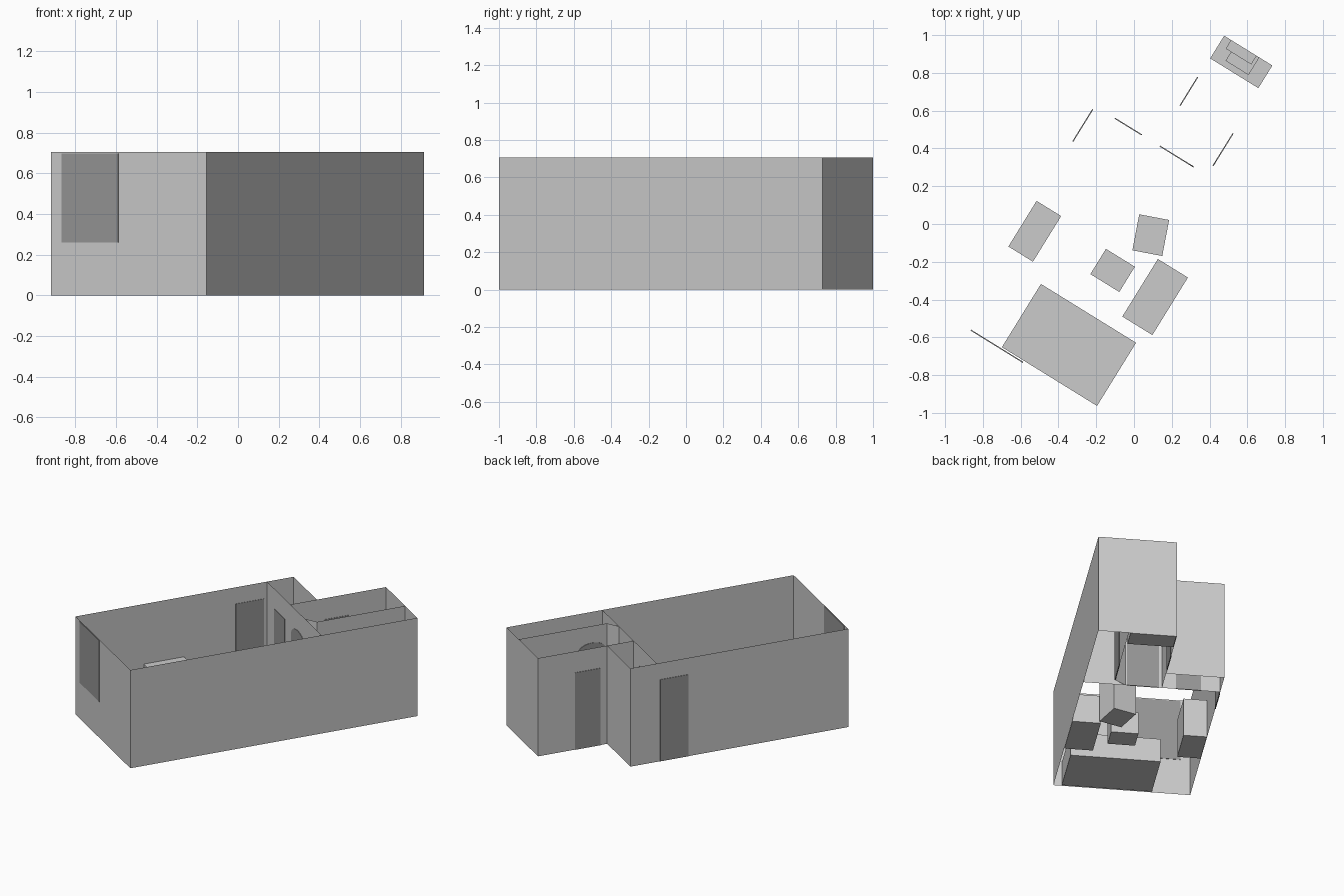
import bpy, bmesh, math
from mathutils import Matrix, Vector

cube = bpy.data.objects.get("Cube")
if cube:
    bpy.data.objects.remove(cube, do_unlink=True)

# Plan frame: local x runs along the long wall, local y across the room
FRAME = Matrix.Translation((-0.155, -1.0, 0)) @ Matrix.Rotation(math.radians(58.28), 4, 'Z')
H = 0.705           # wall height
LENGTH = 2.033      # whole plan
ROOM = 1.543        # main block
PARTITION = 1.355   # inner cross wall
WIDTH = 0.899       # main block
ANNEX = 0.516       # narrow block


def material(name, value):
    m = bpy.data.materials.new(name)
    m.use_nodes = True
    col = (value, value, value, 1)
    m.diffuse_color = col
    m.node_tree.nodes["Principled BSDF"].inputs["Base Color"].default_value = col
    return m


LIGHT = material("light grey", 0.6)
DARK = material("dark grey", 0.306)


def finish(name, bm, mat):
    mesh = bpy.data.meshes.new(name)
    bm.to_mesh(mesh)
    bm.free()
    mesh.materials.append(mat)
    obj = bpy.data.objects.new(name, mesh)
    obj.matrix_world = FRAME
    bpy.context.collection.objects.link(obj)
    return obj


def wall(name, path):
    """Thin upright wall following a plan path."""
    bm = bmesh.new()
    low = [bm.verts.new((x, y, 0)) for x, y in path]
    high = [bm.verts.new((x, y, H)) for x, y in path]
    for i in range(len(path) - 1):
        bm.faces.new((low[i], low[i + 1], high[i + 1], high[i]))
    return finish(name, bm, LIGHT)


def box(name, x0, x1, y0, y1, height, z0=0.0, turn=0.0):
    bm = bmesh.new()
    centre = Vector(((x0 + x1) / 2, (y0 + y1) / 2, (z0 + height) / 2))
    m = (Matrix.Translation(centre) @ Matrix.Rotation(math.radians(turn), 4, 'Z')
         @ Matrix.Diagonal((x1 - x0, y1 - y0, height - z0, 1)))
    bmesh.ops.create_cube(bm, size=1, matrix=m)
    return finish(name, bm, LIGHT)


def panel(name, along, a, b, at, z0, z1, rise=0.0, thick=0.006):
    """Thin plate through a wall; along is the plan axis, rise arches the top."""
    outline = [(a, z0), (b, z0)]
    if rise:
        mid, half = (a + b) / 2, (b - a) / 2
        for i in range(17):
            ang = math.pi * i / 16
            outline.append((mid + half * math.cos(ang), z1 - rise + rise * math.sin(ang)))
    else:
        outline += [(b, z1), (a, z1)]
    bm = bmesh.new()
    side = at - thick / 2
    verts = [bm.verts.new((p, side, z) if along == 'x' else (side, p, z)) for p, z in outline]
    face = bm.faces.new(verts)
    out = bmesh.ops.extrude_face_region(bm, geom=[face])
    step = (0, thick, 0) if along == 'x' else (thick, 0, 0)
    bmesh.ops.translate(bm, vec=step, verts=[v for v in out["geom"] if isinstance(v, bmesh.types.BMVert)])
    bmesh.ops.recalc_face_normals(bm, faces=bm.faces)
    return finish(name, bm, DARK)


# Walls
wall("outer_walls", [(0, 0), (LENGTH, 0), (LENGTH, ANNEX), (ROOM, ANNEX),
                     (ROOM, WIDTH), (0, WIDTH), (0, 0)])
wall("partition_wall", [(PARTITION, 0), (PARTITION, WIDTH)])
wall("hall_wall", [(PARTITION, ANNEX), (ROOM, ANNEX)])
wall("closet_wall", [(PARTITION, 0.275), (1.41, 0.2), (LENGTH, 0.2)])

# Window and doors
panel("window", 'y', 0.508, 0.834, 0, 0.26, 0.698)
panel("entrance_door", 'x', 1.133, 1.333, WIDTH, 0, 0.587)
panel("annex_door", 'x', 1.593, 1.771, ANNEX, 0, 0.553)
panel("hall_door", 'y', 0.607, 0.774, PARTITION, 0, 0.563)
panel("partition_arch_door", 'y', 0.285, 0.495, PARTITION, 0, 0.57, rise=0.06)
panel("closet_arch_door", 'x', 1.415, 1.615, 0.2, 0, 0.585, rise=0.06)

# Furniture in the main room
box("bed", 0.01, 0.403, 0.054, 0.646, 0.17)
box("side_cabinet", 0.481, 0.765, 0.744, WIDTH - 0.002, 0.275)
box("desk", 0.483, 0.841, 0.002, 0.189, 0.205)
box("stool", 0.585, 0.742, 0.271, 0.451, 0.16)
box("turned_chair", 0.8315, 1.0255, 0.207, 0.368, 0.32, turn=20.9)

# Stepped unit in the annex
box("unit_base", 1.89, LENGTH - 0.002, 0.212, 0.512, 0.2)
box("unit_middle", 1.922, LENGTH - 0.002, 0.293, 0.436, 0.235, z0=0.2)
box("unit_top", 1.977, LENGTH - 0.002, 0.31, 0.469, 0.28, z0=0.2)
